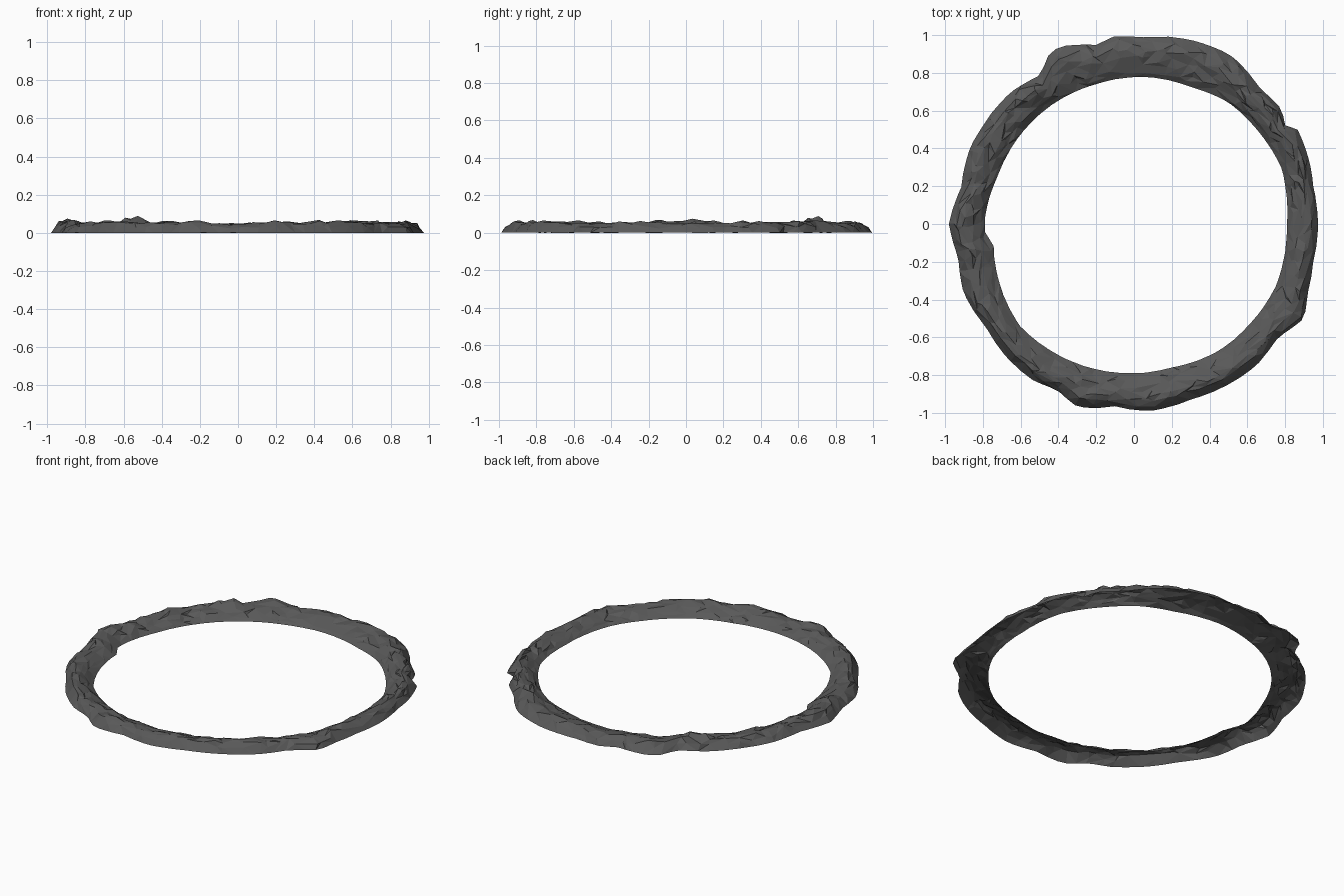
import bpy, bmesh, math, random
from mathutils import Vector, noise

if "Cube" in bpy.data.objects:
    bpy.data.objects.remove(bpy.data.objects["Cube"])

random.seed(4)

# plan outlines of the ring as (angle in degrees, radius)
OUTER = [(0, .975), (12, .97), (19, .985), (30, 1.0), (33, .955), (38, .99), (47, .98), (57, 1.02),
         (61, 1.03), (73, 1.02), (87, .99), (97, 1.0), (101, .965), (113, 1.02), (117, 1.0), (122, .93),
         (133, .955), (145, .955), (155, .957), (168, .935), (180, .98), (191, .947), (202, .973),
         (215, .955), (226, .976), (237, .985), (245, .967), (253, 1.015), (264, .97), (275, .994),
         (288, .977), (301, .986), (311, .99), (322, .97), (331, 1.03), (338, .99), (348, .97)]
INNER = [(0, .81), (21, .835), (38, .82), (52, .815), (67, .785), (87, .78), (105, .767), (126, .766),
         (142, .765), (161, .765), (178, .79), (184, .79), (188, .75), (199, .77), (222, .81), (242, .80),
         (255, .795), (270, .79), (285, .786), (304, .807), (320, .81), (336, .82), (349, .814)]
# height of the crest
CREST = [(0, .064), (25, .066), (48, .082), (60, .06), (75, .066), (90, .06), (104, .062), (120, .07),
         (128, .096), (136, .068), (152, .07), (165, .06), (183, .085), (196, .062), (215, .07), (235, .066),
         (252, .07), (270, .06), (290, .066), (310, .075), (325, .062), (345, .07)]


def around(table, deg):
    deg %= 360
    pts = table + [(360, table[0][1])]
    for (a, u), (b, v) in zip(pts, pts[1:]):
        if a <= deg <= b:
            return u + (v - u) * (deg - a) / (b - a)


# cross-section: fraction of width from the inside, fraction of crest height
SECTION = [(0, 0), (.1, .25), (.22, .5), (.36, .72), (.5, .88), (.63, .95), (.76, .84), (.88, .5), (1, 0)]
SEG = 120

bm = bmesh.new()
rings = []
for i in range(SEG):
    row = []
    for j, (t, h) in enumerate(SECTION):
        edge = j in (0, len(SECTION) - 1)
        deg = 360 * (i + (0 if edge else random.uniform(-.4, .4))) / SEG
        if not edge:
            t += random.uniform(-.045, .045)
        r0, r1 = around(INNER, deg), around(OUTER, deg)
        r, a = r0 + (r1 - r0) * t, math.radians(deg)
        x, y = r * math.cos(a), r * math.sin(a)
        z = 0
        if not edge:
            # rounded boulders separated by creases
            d = noise.voronoi(Vector((x, y, 0)) * 9)[0]
            crease = min(1, (d[1] - d[0]) * 1.6)
            z = h * around(CREST, deg) * (.76 + .34 * crease) + random.uniform(-.004, .004)
        row.append(bm.verts.new((x, y, max(z, 0))))
    rings.append(row)

# rocky skin, open underneath, split along varying diagonals
for i in range(SEG):
    p, q = rings[i], rings[(i + 1) % SEG]
    for j in range(len(SECTION) - 1):
        a, b, c, d = p[j], p[j + 1], q[j + 1], q[j]
        if random.random() < .5:
            bm.faces.new((a, b, c)), bm.faces.new((a, c, d))
        else:
            bm.faces.new((a, b, d)), bm.faces.new((b, c, d))
bmesh.ops.recalc_face_normals(bm, faces=bm.faces)
if sum(f.normal.z for f in bm.faces) < 0:
    bmesh.ops.reverse_faces(bm, faces=bm.faces)

mesh = bpy.data.meshes.new("rock_ring")
bm.to_mesh(mesh)
ring = bpy.data.objects.new("rock_ring", mesh)
bpy.context.collection.objects.link(ring)

# merge small facets into larger irregular ones
dec = ring.modifiers.new("facets", "DECIMATE")
dec.ratio = .6

stone = bpy.data.materials.new("dark_stone")
stone.diffuse_color = (.1, .1, .1, 1)
stone.use_nodes = True
stone.node_tree.nodes["Principled BSDF"].inputs["Base Color"].default_value = stone.diffuse_color
mesh.materials.append(stone)
